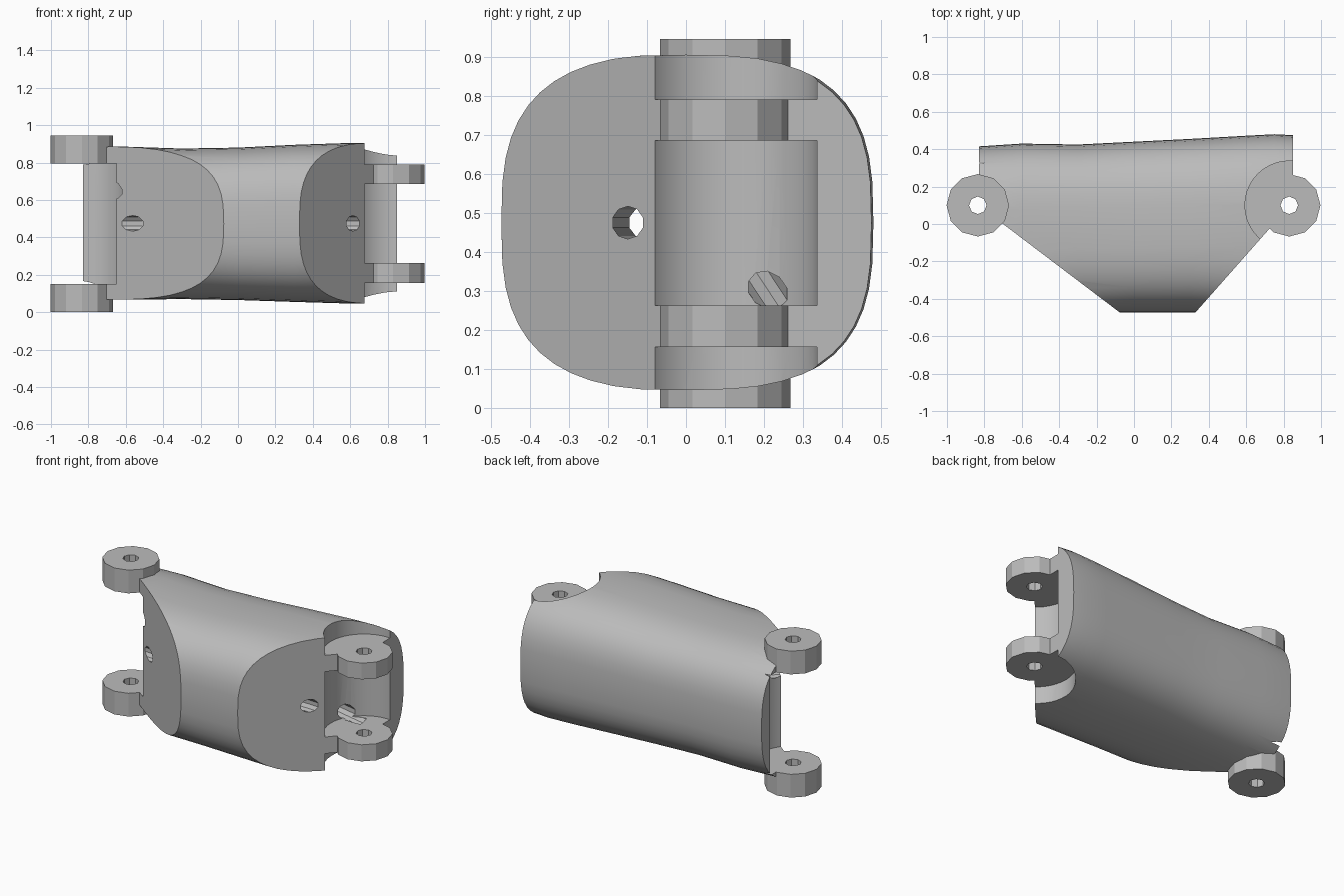
import bpy, bmesh, math
from mathutils import Vector

cube = bpy.data.objects.get("Cube")
if cube:
    bpy.data.objects.remove(cube)

grey = bpy.data.materials.new("plain grey")
grey.use_nodes = True
COLOUR = (0.5, 0.5, 0.5, 1)
grey.diffuse_color = COLOUR
grey.node_tree.nodes["Principled BSDF"].inputs["Base Color"].default_value = COLOUR


def add_object(name, bm):
    bmesh.ops.recalc_face_normals(bm, faces=bm.faces)
    mesh = bpy.data.meshes.new(name)
    bm.to_mesh(mesh)
    bm.free()
    mesh.materials.append(grey)
    obj = bpy.data.objects.new(name, mesh)
    bpy.context.collection.objects.link(obj)
    return obj


def rod(name, start, end, radius, sides):
    """Cylinder between two points."""
    start, end = Vector(start), Vector(end)
    axis = end - start
    bm = bmesh.new()
    bmesh.ops.create_cone(bm, cap_ends=True, segments=sides, radius1=radius,
                          radius2=radius, depth=axis.length)
    turn = axis.to_track_quat('Z', 'Y').to_matrix().to_4x4()
    bm.transform(turn)
    bmesh.ops.translate(bm, verts=bm.verts, vec=(start + end) / 2)
    return add_object(name, bm)


def upright(name, x, z0, z1, radius, sides):
    return rod(name, (x, PIN_Y, z0), (x, PIN_Y, z1), radius, sides)


def combine(target, tool, operation):
    """Apply a boolean and drop the helper."""
    tool.hide_render = True
    mod = target.modifiers.new("combine", 'BOOLEAN')
    mod.operation, mod.solver, mod.object = operation, 'EXACT', tool
    bpy.context.view_layer.objects.active = target
    bpy.ops.object.modifier_apply(modifier=mod.name)
    bpy.data.objects.remove(tool)


PIN_Y = 0.1
LEFT_X, RIGHT_X = -0.835, 0.83     # pin axes at each end
DISC = 0.165

# Rounded link body, lofted along x: (x, back y, bottom z, top z)
stations = [(-0.83, 0.415, 0.07, 0.885), (-0.6, 0.43, 0.067, 0.885),
            (-0.3, 0.425, 0.07, 0.875), (0, 0.44, 0.065, 0.88),
            (0.3, 0.455, 0.055, 0.895), (0.6, 0.472, 0.046, 0.905),
            (0.75, 0.48, 0.045, 0.905), (0.85, 0.475, 0.048, 0.9)]
SIDES, FRONT_Y, POWER = 48, -0.473, 2 / 2.9


def rounded(v):
    return math.copysign(abs(v) ** POWER, v)


bm = bmesh.new()
rings = []
for x, back, low, high in stations:
    ring = []
    for i in range(SIDES):
        a = math.tau * i / SIDES
        y = (back + FRONT_Y) / 2 + (back - FRONT_Y) / 2 * rounded(math.cos(a))
        z = (high + low) / 2 + (high - low) / 2 * rounded(math.sin(a))
        ring.append(bm.verts.new((x, y, z)))
    rings.append(ring)
for r0, r1 in zip(rings, rings[1:]):
    for i in range(SIDES):
        j = (i + 1) % SIDES
        bm.faces.new((r0[i], r0[j], r1[j], r1[i]))
bm.faces.new(rings[0])
bm.faces.new(rings[-1])

# Slanted front faces
for point, normal in (((-0.08, -0.47, 0), (-0.47, -0.62, 0)),
                      ((0.34, -0.46, 0), (0.43, -0.38, 0))):
    cut = bmesh.ops.bisect_plane(bm, geom=bm.verts[:] + bm.edges[:] + bm.faces[:],
                                 plane_co=point, plane_no=normal, clear_outer=True)
    rim = [e for e in cut["geom_cut"] if isinstance(e, bmesh.types.BMEdge)]
    bmesh.ops.holes_fill(bm, edges=rim, sides=0)
body = add_object("link_body", bm)

# Round clearances for the neighbouring knuckles
for x, z0, z1, radius in ((LEFT_X, 0.15, 0.795, 0.23), (RIGHT_X, 0.263, 0.685, 0.237),
                          (RIGHT_X, 0.79, 1.1, 0.237), (RIGHT_X, -0.1, 0.156, 0.237)):
    combine(body, upright("clearance", x, z0, z1, radius, 40), 'DIFFERENCE')

# Hinge lugs: an outer pair and an inner pair
for x, z0, z1 in ((LEFT_X, 0, 0.15), (LEFT_X, 0.795, 0.945),
                  (RIGHT_X, 0.156, 0.263), (RIGHT_X, 0.685, 0.79)):
    combine(body, upright("hinge_lug", x, z0, z1, DISC + 0.002, 12), 'UNION')

# Pin holes
for x in (LEFT_X, RIGHT_X):
    combine(body, upright("pin_hole", x, -0.2, 1.2, 0.047, 8), 'DIFFERENCE')

# Cord channels: one along the front, one crossing diagonally
combine(body, rod("front_channel", (-0.9, -0.09, 0.475), (0.9, -0.16, 0.475), 0.042, 10),
        'DIFFERENCE')
combine(body, rod("cross_channel", (-0.76, -0.04, 0.68), (0.74, 0.23, 0.27), 0.046, 10),
        'DIFFERENCE')

bpy.ops.object.select_all(action='DESELECT')
body.select_set(True)
bpy.context.view_layer.objects.active = body
bpy.ops.object.shade_smooth_by_angle(angle=math.radians(28))
